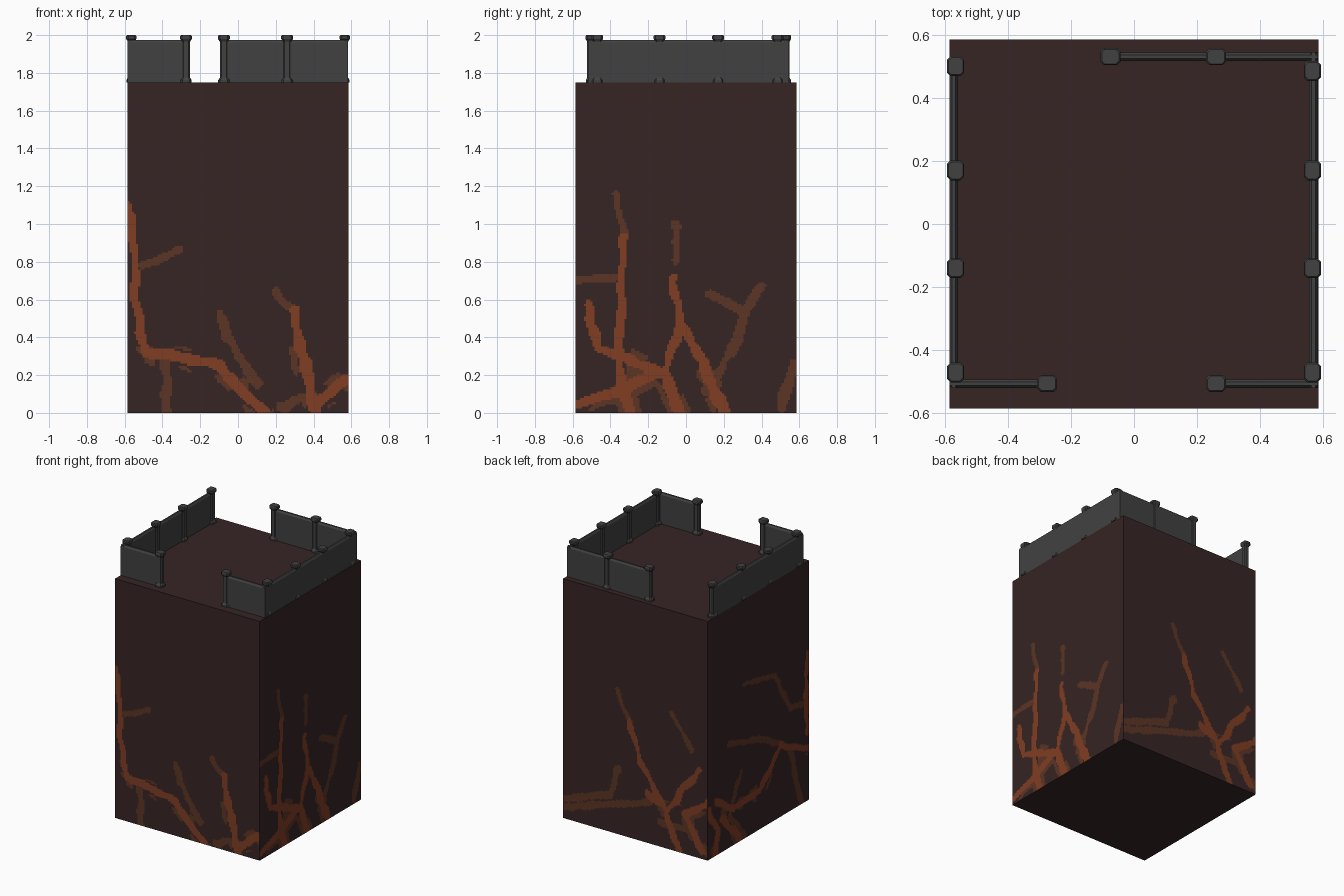
import bpy, bmesh, math
from mathutils import Vector, noise

if "Cube" in bpy.data.objects:
    bpy.data.objects.remove(bpy.data.objects["Cube"])

H, TOP, VEIN_TOP = 0.585, 1.75, 1.2


def material(name, rgb):
    m = bpy.data.materials.new(name)
    m.diffuse_color = (*rgb, 1)
    m.use_nodes = True
    m.node_tree.nodes["Principled BSDF"].inputs["Base Color"].default_value = m.diffuse_color
    return m


ROCK = material("dark_rock", (0.038, 0.018, 0.018))
GLOW = material("orange_vein", (0.216, 0.047, 0.017))
EMBER = material("brown_vein", (0.105, 0.035, 0.018))
IRON = material("grey_metal", (0.053, 0.053, 0.053))


def finish(bm, name, mats):
    bmesh.ops.recalc_face_normals(bm, faces=bm.faces)
    me = bpy.data.meshes.new(name)
    bm.to_mesh(me)
    bm.free()
    for m in mats:
        me.materials.append(m)
    ob = bpy.data.objects.new(name, me)
    bpy.context.collection.objects.link(ob)
    return ob


# Main vein paths (along the side, up) of each wall: orange ones, then brown ones
FRONT = ([[(-.58, 1.1), (-.54, .8), (-.55, .6), (-.48, .32), (-.11, .26), (.14, 0)],
          [(.3, .54), (.32, .4), (.41, 0)],
          [(.58, .18), (.42, .06)]],
         [[(-.5, .78), (-.3, .87)],
          [(-.1, .53), (-.05, .4), (.1, .15)],
          [(.2, .64), (.3, .54)],
          [(-.39, .29), (-.38, 0)],
          [(.23, .03), (.4, .1)]])
RIGHT = ([[(-.33, .93), (-.35, .45), (-.36, .25), (-.29, 0)],
          [(-.52, .57), (-.46, .34), (-.13, .22)],
          [(-.58, .05), (-.38, .1), (-.12, .22)],
          [(-.07, .72), (-.03, .5), (-.12, .22), (-.02, 0)],
          [(-.03, .48), (.1, .24), (.2, 0)]],
         [[(-.37, 1.16), (-.33, .93)],
          [(-.58, .7), (-.35, .72)],
          [(-.05, 1), (-.06, .8)],
          [(.12, .63), (.32, .53), (.39, .67)],
          [(.32, .53), (.2, .24), (.1, .12)],
          [(.58, .26), (.5, .03)]])
BACK = ([[(.04, .85), (-.04, .59), (-.23, .3), (-.36, 0)],
         [(-.52, .65), (-.26, .28), (-.1, .37)],
         [(-.58, .42), (-.4, .28), (-.54, .05)]],
        [[(.15, 1.05), (.04, .85)],
         [(-.29, 1), (-.45, .77)],
         [(.58, .08), (.21, .2), (-.12, .3)],
         [(.58, .14), (.21, .27), (.13, .48)],
         [(-.2, .18), (-.48, .18)]])
LEFT = ([[(-.57, 1.08), (-.55, .8), (-.57, .5)],
         [(-.58, .38), (-.25, .52), (-.02, .28), (.3, .27), (.5, .4)],
         [(.58, .36), (.47, .18), (.5, 0)],
         [(.42, .25), (.2, 0)]],
        [[(.16, 1.13), (-.19, 1.06), (-.37, .75), (-.58, .72)],
         [(.33, .76), (-.02, .66), (-.25, .53)],
         [(.21, .5), (.33, .22), (.16, .02)],
         [(-.36, .47), (-.5, 0)]])


def seg_dist(u, z, a, b):
    du, dz = b[0] - a[0], b[1] - a[1]
    t = max(0, min(1, ((u - a[0]) * du + (z - a[1]) * dz) / (du * du + dz * dz)))
    return math.hypot(u - a[0] - t * du, z - a[1] - t * dz)


# Veins thicken towards the ground, wander with noise, and orange wins over brown
def vein_colour(u, z, segs, seed):
    n1 = noise.noise(Vector((u * 13, z * 13, seed)))
    n2 = noise.noise(Vector((u * 9, z * 9, seed + 5)))
    width = .028 - .008 * z + .014 * n1
    d = [min(seg_dist(u + n2 * .02, z, a, b) for a, b in s) for s in segs]
    if d[0] < width:
        return 1
    halo = d[0] < width + .03 and z < .35 and n2 > .15
    return 2 if d[1] < width or halo else 0


# Rock block: plain top and bottom, finely gridded sides coloured by distance to the veins
bm = bmesh.new()


def quad(pts):
    bm.faces.new([bm.verts.new(p) for p in pts])


for z in (0, TOP):
    quad([(-H, -H, z), (H, -H, z), (H, H, z), (-H, H, z)])
sides = [(FRONT, lambda u, z: (u, -H, z)), (RIGHT, lambda u, z: (H, u, z)),
         (BACK, lambda u, z: (u, H, z)), (LEFT, lambda u, z: (-H, u, z))]
NU, NZ = 104, 106
us = [-H + 2 * H * i / NU for i in range(NU + 1)]
zs = [VEIN_TOP * j / NZ for j in range(NZ + 1)]
for seed, (veins, place) in enumerate(sides):
    segs = [[s for path in paths for s in zip(path, path[1:])] for paths in veins]
    grid = [[bm.verts.new(place(u, z)) for u in us] for z in zs]
    for j in range(NZ):
        for i in range(NU):
            f = bm.faces.new((grid[j][i], grid[j][i + 1], grid[j + 1][i + 1], grid[j + 1][i]))
            f.material_index = vein_colour((us[i] + us[i + 1]) / 2, (zs[j] + zs[j + 1]) / 2, segs, seed * 7.3)
    quad([place(-H, VEIN_TOP), place(H, VEIN_TOP), place(H, TOP), place(-H, TOP)])
bmesh.ops.remove_doubles(bm, verts=bm.verts, dist=1e-5)
finish(bm, "rock_block", [ROCK, GLOW, EMBER])


def loft(bm, rings):
    loops = [[bm.verts.new(p) for p in r] for r in rings]
    n = len(loops[0])
    for a, b in zip(loops, loops[1:]):
        for i in range(n):
            bm.faces.new((a[i], a[(i + 1) % n], b[(i + 1) % n], b[i]))
    bm.faces.new(loops[0])
    bm.faces.new(loops[-1])


# Railing post: chamfered square with flared foot and cap
def post(name, x, y, along_x):
    bm = bmesh.new()
    rings = []
    for s, z in ((.95, 1.75), (.95, 1.762), (.66, 1.775), (.66, 1.965), (1, 1.98), (1, 1.994), (.85, 2.0)):
        a, b = (.0315 * s, .027 * s) if along_x else (.027 * s, .0315 * s)
        c = .011 * s
        rings.append([(x + px, y + py, z) for px, py in (
            (a, -b + c), (a, b - c), (a - c, b), (-a + c, b),
            (-a, b - c), (-a, -b + c), (-a + c, -b), (a - c, -b))])
    loft(bm, rings)
    finish(bm, name, [IRON])


# Railing panel: slab with a narrower bevelled top edge
def panel(name, x0, x1, y0, y1):
    bm = bmesh.new()
    rings = []
    for inset, z in ((0, 1.75), (0, 1.962), (.008, 1.975)):
        i = inset if x1 - x0 < y1 - y0 else 0
        k = inset - i
        rings.append([(x0 + i, y0 + k, z), (x1 - i, y0 + k, z), (x1 - i, y1 - k, z), (x0 + i, y1 - k, z)])
    loft(bm, rings)
    finish(bm, name, [IRON])


for side, sx, y_back in (("left", -1, .5), ("right", 1, .485)):
    for i, y in enumerate((-.47, -.14, .17, y_back)):
        post(f"{side}_post_{i}", sx * .565, y, False)
for i, x in enumerate((-.075, .26)):
    post(f"back_post_{i}", x, .53, True)
post("front_left_post", -.275, -.505, True)
post("front_right_post", .26, -.505, True)

panel("left_panel", -.585, -.557, -.52, .51)
panel("right_panel", .555, .583, -.52, .545)
panel("back_panel", -.075, .583, .516, .544)
panel("front_left_panel", -.585, -.275, -.52, -.492)
panel("front_right_panel", .26, .583, -.52, -.492)
